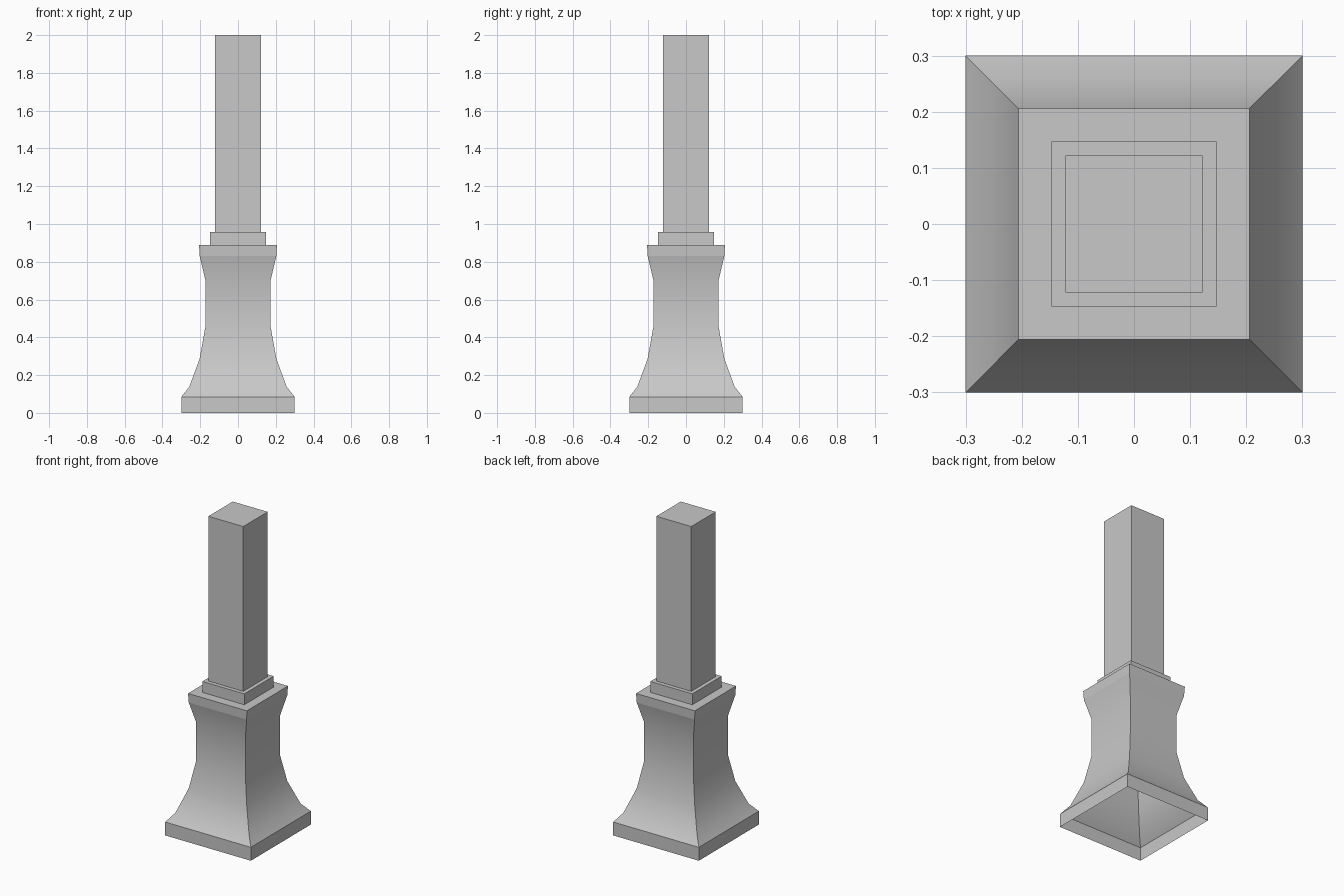
import bpy
import bmesh

old = bpy.data.objects.get("Cube")
if old:
    bpy.data.objects.remove(old, do_unlink=True)

stone = bpy.data.materials.new("grey stone")
stone.use_nodes = True
colour = (0.58, 0.58, 0.58, 1)
stone.diffuse_color = colour
stone.node_tree.nodes["Principled BSDF"].inputs["Base Color"].default_value = colour


def square_tower(name, profile, bottom=False, top=True, creases=()):
    """Stack square rings of (half width, height); creases are sharp ring indices."""
    bm = bmesh.new()
    rings = [[bm.verts.new((sx * w, sy * w, z))
              for sx, sy in ((-1, -1), (1, -1), (1, 1), (-1, 1))]
             for w, z in profile]
    for low, high in zip(rings, rings[1:]):
        for i in range(4):
            j = (i + 1) % 4
            face = bm.faces.new((low[i], low[j], high[j], high[i]))
            face.smooth = True
    if bottom:
        bm.faces.new(rings[0][::-1])
    if top:
        bm.faces.new(rings[-1])
    # Sharp corners run the full height
    for edge in bm.edges:
        a, b = edge.verts
        edge.smooth = abs(a.co.z - b.co.z) < 1e-5
    for k in creases:
        for i in range(4):
            bm.edges.get((rings[k][i], rings[k][(i + 1) % 4])).smooth = False
    mesh = bpy.data.meshes.new(name)
    bm.to_mesh(mesh)
    bm.free()
    obj = bpy.data.objects.new(name, mesh)
    obj.data.materials.append(stone)
    bpy.context.collection.objects.link(obj)
    return obj


# Flared pedestal, an open shell underneath, with plinth and cap bands
pedestal = [(0.30, 0), (0.30, 0.085), (0.258, 0.138), (0.203, 0.287),
            (0.172, 0.46), (0.172, 0.70), (0.203, 0.83), (0.206, 0.888)]
square_tower("pedestal", pedestal, creases=(1, 6, 7))

# Collar and post
square_tower("collar", [(0.147, 0.888), (0.147, 0.957)], creases=(0, 1))
square_tower("post", [(0.122, 0.957), (0.122, 2.0)], creases=(0, 1))
